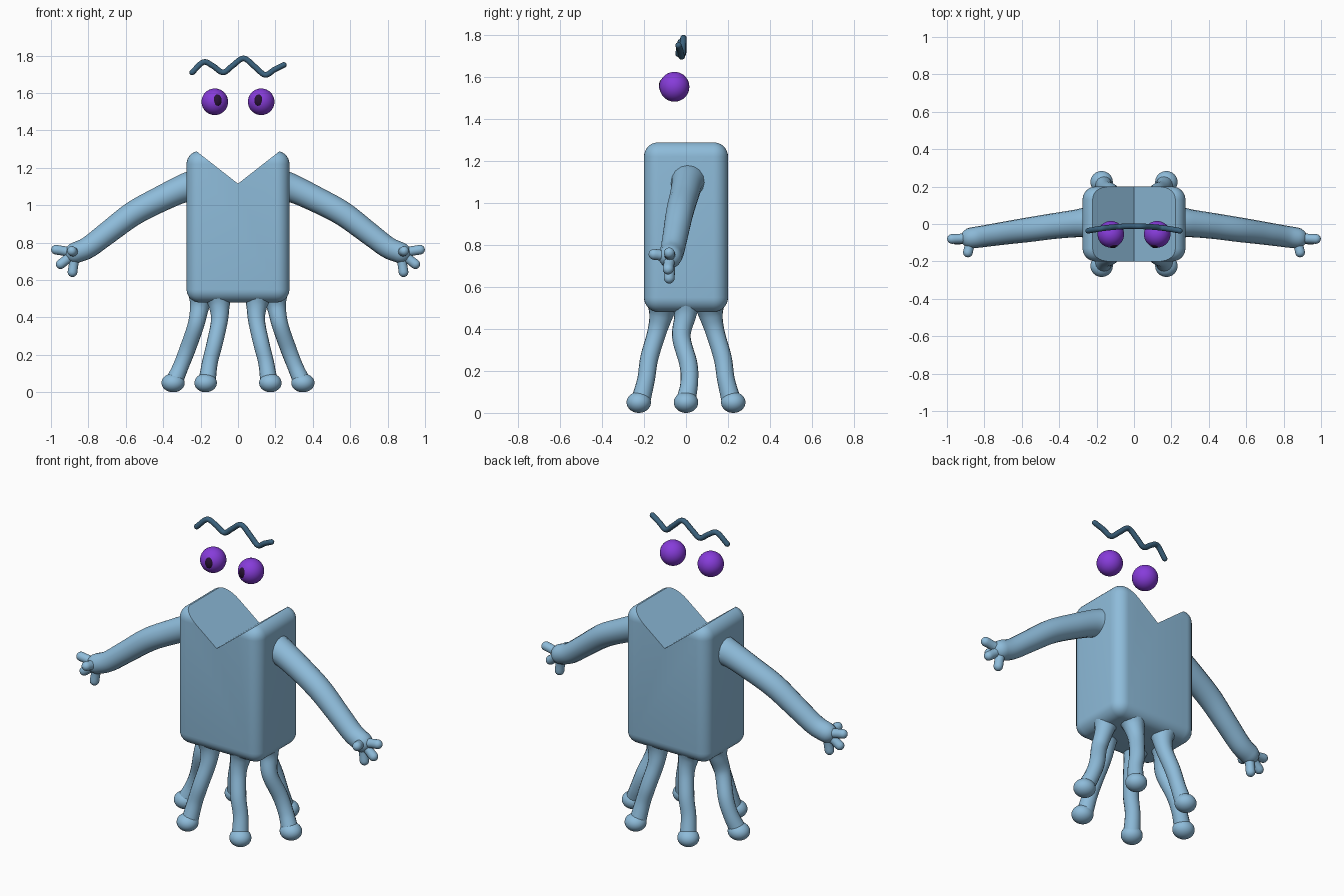
import bpy, bmesh, math
from mathutils import Vector

if "Cube" in bpy.data.objects:
    bpy.data.objects.remove(bpy.data.objects["Cube"])


def material(name, color):
    m = bpy.data.materials.new(name)
    m.diffuse_color = (*color, 1)
    m.use_nodes = True
    m.node_tree.nodes["Principled BSDF"].inputs["Base Color"].default_value = m.diffuse_color
    return m


SKIN = material("light_blue", (0.27, 0.50, 0.70))
BROW = material("dark_blue", (0.045, 0.125, 0.21))
EYE = material("purple", (0.24, 0.045, 0.70))
PUPIL = material("near_black", (0.02, 0.006, 0.035))


def finish(ob, name, mat, angle=60):
    ob.name = name
    ob.data.materials.clear()
    ob.data.materials.append(mat)
    bpy.ops.object.select_all(action='DESELECT')
    ob.select_set(True)
    bpy.context.view_layer.objects.active = ob
    bpy.ops.object.shade_smooth_by_angle(angle=math.radians(angle))
    return ob


def ball(name, loc, scale, mat):
    bpy.ops.mesh.primitive_uv_sphere_add(segments=32, ring_count=20, radius=1, location=loc)
    ob = bpy.context.object
    ob.scale = scale
    bpy.ops.object.transform_apply(location=False, rotation=False, scale=True)
    return finish(ob, name, mat)


def spline(knots, steps=8):
    """Smooth (x, y, z, radius) samples through the knots."""
    k = [Vector(p) for p in knots]
    k = [2 * k[0] - k[1]] + k + [2 * k[-1] - k[-2]]
    out = []
    for a, b, c, d in zip(k, k[1:], k[2:], k[3:]):
        for i in range(steps):
            t = i / steps
            out.append(0.5 * (2 * b + (c - a) * t + (2 * a - 5 * b + 4 * c - d) * t * t
                              + (3 * b - a - 3 * c + d) * t ** 3))
    return out + [k[-2]]


def tube(name, knots, mat, steps=8):
    """Tapered tube with a round cap at both ends."""
    pts = spline(knots, steps)

    def cap(end, before):
        axis = (end.xyz - before.xyz).normalized()
        r = end.w
        return [Vector((*(end.xyz + axis * r * math.sin(a)), max(r * math.cos(a), 0.0005)))
                for a in (math.radians(d) for d in (18, 36, 54, 72, 90))]

    pts = cap(pts[0], pts[1])[::-1] + pts + cap(pts[-1], pts[-2])
    cu = bpy.data.curves.new(name, 'CURVE')
    cu.dimensions = '3D'
    cu.bevel_depth = 1
    cu.bevel_resolution = 6
    cu.use_fill_caps = True
    sp = cu.splines.new('POLY')
    sp.points.add(len(pts) - 1)
    for p, v in zip(sp.points, pts):
        p.co = (*v.xyz, 1)
        p.radius = v.w
    ob = bpy.data.objects.new(name, cu)
    bpy.context.collection.objects.link(ob)
    bpy.ops.object.select_all(action='DESELECT')
    ob.select_set(True)
    bpy.context.view_layer.objects.active = ob
    bpy.ops.object.convert(target='MESH')
    return finish(bpy.context.object, name, mat)


# Body: rounded box with a V notch cut along its top
bpy.ops.mesh.primitive_cube_add(size=1, location=(0, 0, 0.885))
body = bpy.context.object
body.scale = (0.55, 0.40, 0.81)
bpy.ops.object.transform_apply(location=True, rotation=False, scale=True)
bev = body.modifiers.new("round_edges", 'BEVEL')
bev.width = 0.07
bev.segments = 8

me = bpy.data.meshes.new("notch_cutter")
bm = bmesh.new()
profile = [(0, 1.115), (0.32, 1.365), (0.32, 1.5), (-0.32, 1.5), (-0.32, 1.365)]
face = bm.faces.new([bm.verts.new((x, -0.4, z)) for x, z in profile])
ext = bmesh.ops.extrude_face_region(bm, geom=[face])
bmesh.ops.translate(bm, vec=(0, 0.8, 0),
                    verts=[v for v in ext["geom"] if isinstance(v, bmesh.types.BMVert)])
bmesh.ops.recalc_face_normals(bm, faces=bm.faces)
bm.to_mesh(me)
bm.free()
cutter = bpy.data.objects.new("notch_cutter", me)
bpy.context.collection.objects.link(cutter)
cut = body.modifiers.new("notch", 'BOOLEAN')
cut.operation = 'DIFFERENCE'
cut.solver = 'EXACT'
cut.object = cutter
bpy.context.view_layer.objects.active = body
bpy.ops.object.modifier_apply(modifier="round_edges")
bpy.ops.object.modifier_apply(modifier="notch")
bpy.data.objects.remove(cutter)
finish(body, "body", SKIN, 25)

for s, side in ((-1, "left"), (1, "right")):
    # Arm, flared where it meets the body
    tube(side + "_arm", [(s * 0.23, 0.01, 1.10, 0.095), (s * 0.29, 0.005, 1.09, 0.076),
                         (s * 0.42, -0.01, 1.03, 0.069), (s * 0.56, -0.03, 0.955, 0.066),
                         (s * 0.70, -0.05, 0.85, 0.061), (s * 0.80, -0.065, 0.775, 0.058),
                         (s * 0.87, -0.075, 0.745, 0.056)], SKIN)
    # Three fingers and a forward thumb
    for n, tip in enumerate([(0.973, -0.08, 0.762), (0.948, -0.085, 0.685),
                             (0.885, -0.08, 0.642), (0.888, -0.152, 0.755)]):
        tube(f"{side}_finger_{n + 1}", [(s * 0.87, -0.075, 0.745, 0.034),
                                        (s * (0.87 + tip[0]) / 2, (tip[1] - 0.075) / 2,
                                         (tip[2] + 0.745) / 2, 0.026),
                                        (s * tip[0], tip[1], tip[2], 0.026)], SKIN, 4)
    # Outer leg and foot
    tube(side + "_middle_leg", [(s * 0.195, 0, 0.53, 0.075), (s * 0.205, -0.005, 0.46, 0.052),
                                (s * 0.225, -0.022, 0.36, 0.044), (s * 0.27, 0.012, 0.23, 0.043),
                                (s * 0.305, 0.015, 0.14, 0.042), (s * 0.34, 0, 0.06, 0.046)], SKIN)
    ball(side + "_middle_foot", (s * 0.347, 0, 0.05), (0.062, 0.058, 0.05), SKIN)
    # Front and back legs and feet
    for f, end in ((-1, "front"), (1, "back")):
        tube(f"{side}_{end}_leg", [(s * 0.11, f * 0.11, 0.53, 0.08),
                                   (s * 0.10, f * 0.12, 0.46, 0.056),
                                   (s * 0.10, f * 0.14, 0.38, 0.045),
                                   (s * 0.125, f * 0.175, 0.26, 0.043),
                                   (s * 0.15, f * 0.19, 0.16, 0.042),
                                   (s * 0.165, f * 0.215, 0.06, 0.046)], SKIN)
        ball(f"{side}_{end}_foot", (s * 0.173, f * 0.225, 0.05), (0.06, 0.058, 0.05), SKIN)
    # Floating eye with a pupil
    ball(side + "_eye", (s * 0.124, -0.055, 1.553), (0.071, 0.071, 0.071), EYE)
    ball(side + "_pupil", (s * 0.113, -0.107, 1.558), (0.028, 0.022, 0.035), PUPIL)

# Wavy floating brow
wave = [(-0.245, 1.71), (-0.185, 1.765), (-0.135, 1.745), (-0.08, 1.71), (-0.03, 1.745),
        (0.03, 1.785), (0.09, 1.74), (0.145, 1.697), (0.195, 1.725), (0.245, 1.75)]
tube("brow", [(x, -0.012 - 0.4 * x * x, z, 0.015) for x, z in wave], BROW, 6)
